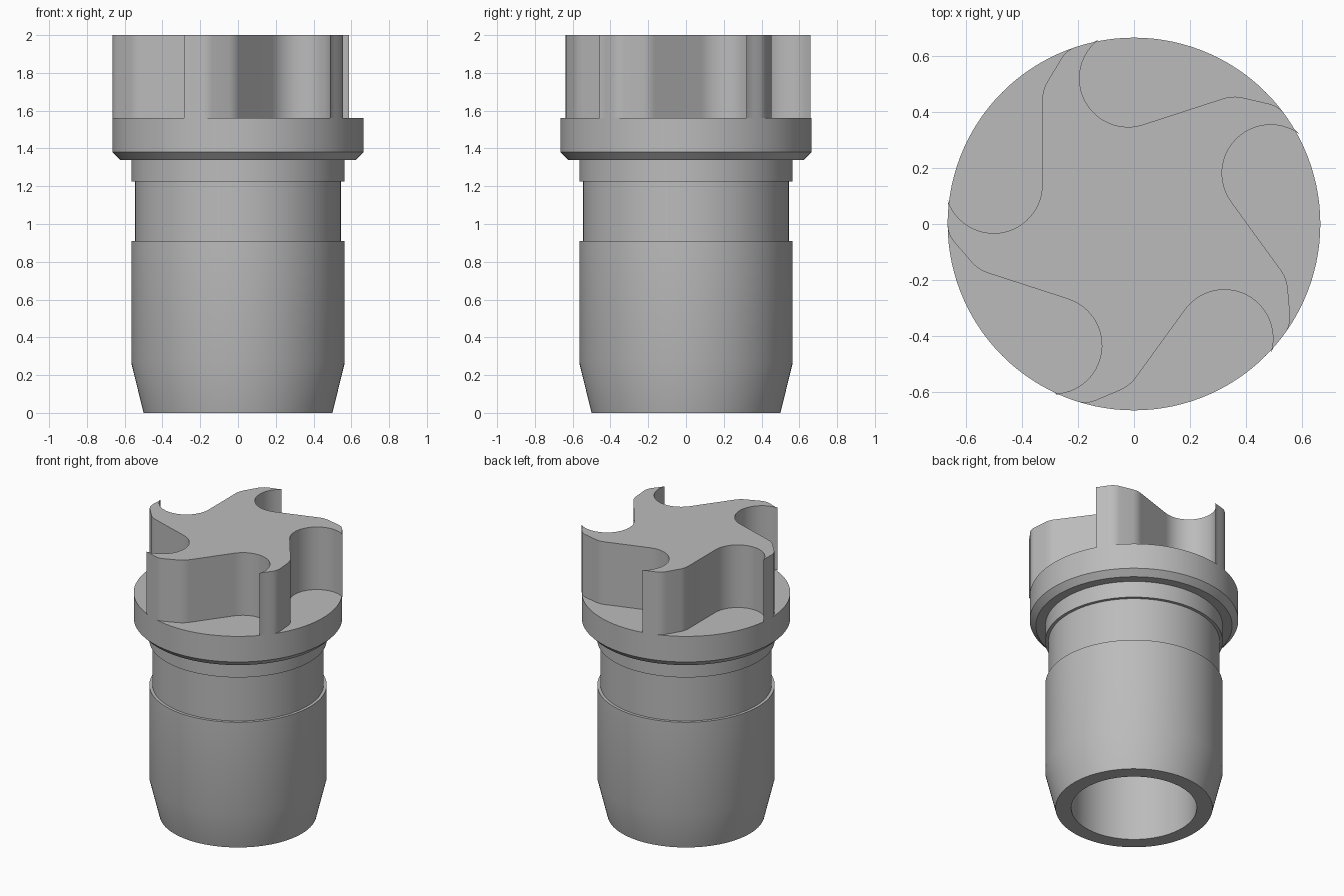
import bpy, bmesh
from math import sin, cos, pi, radians
from mathutils import Matrix, Vector

cube = bpy.data.objects.get("Cube")
if cube:
    bpy.data.objects.remove(cube, do_unlink=True)

# Single grey material
grey = bpy.data.materials.new("plain grey")
grey.use_nodes = True
colour = (0.5, 0.5, 0.5, 1)
grey.diffuse_color = colour
grey.node_tree.nodes["Principled BSDF"].inputs["Base Color"].default_value = colour


def finish(bm, name):
    bmesh.ops.recalc_face_normals(bm, faces=bm.faces)
    mesh = bpy.data.meshes.new(name)
    bm.to_mesh(mesh)
    bm.free()
    obj = bpy.data.objects.new(name, mesh)
    bpy.context.collection.objects.link(obj)
    mesh.materials.append(grey)
    bpy.ops.object.select_all(action='DESELECT')
    obj.select_set(True)
    bpy.context.view_layer.objects.active = obj
    bpy.ops.object.shade_smooth_by_angle(angle=radians(30))
    return obj


RIM, DECK, TOP = 0.664, 1.56, 2.0

# Hollow stepped body with flange: (radius, height) from the bore roof to the deck
profile = [(0, 1.38), (0.40, 1.38), (0.40, 0), (0.50, 0), (0.565, 0.265),
           (0.565, 0.91), (0.545, 0.91), (0.545, 1.225), (0.565, 1.225),
           (0.565, 1.34), (0.625, 1.34), (RIM, 1.38), (RIM, DECK), (0, DECK)]
bm = bmesh.new()
verts = [bm.verts.new((r, 0, z)) for r, z in profile]
edges = [bm.edges.new(pair) for pair in zip(verts, verts[1:])]
bmesh.ops.spin(bm, geom=verts + edges, cent=(0, 0, 0), axis=(0, 0, 1),
               angle=2 * pi, steps=120, use_duplicate=False)
bmesh.ops.remove_doubles(bm, verts=bm.verts, dist=0.0005)
finish(bm, "flanged_body")


def bezier(a, b, c, n=6):
    a, b, c = Vector(a), Vector(b), Vector(c)
    return [a.lerp(b, i / n).lerp(b.lerp(c, i / n), i / n) for i in range(n + 1)]


# One pocket wall: scooped arc, straight wall, rounded shoulder, swept vane tip
pocket = []
for i in range(25):
    a = radians(198.5 + 161.5 * i / 24)
    pocket.append(Vector((-0.5 + 0.173 * cos(a), 0.14 + 0.173 * sin(a))))
pocket += bezier((-0.327, 0.44), (-0.327, 0.475), (-0.31, 0.505))
pocket += bezier((-0.26, 0.588), (-0.242, 0.618), (-0.21, 0.630))
for deg in (106.5, 104.5, 102.5):
    pocket.append(Vector((cos(radians(deg)), sin(radians(deg)))) * RIM)

# Five-vaned rotor standing on the deck
bm = bmesh.new()
outline = []
for k in range(5):
    turn = Matrix.Rotation(radians(-72 * k), 2)
    outline += [turn @ p for p in pocket]
lower = [bm.verts.new((p.x, p.y, DECK)) for p in outline]
upper = [bm.verts.new((p.x, p.y, TOP)) for p in outline]
count = len(outline)
for i in range(count):
    j = (i + 1) % count
    bm.faces.new((lower[j], lower[i], upper[i], upper[j]))
bm.faces.new(upper)
finish(bm, "vaned_rotor")
